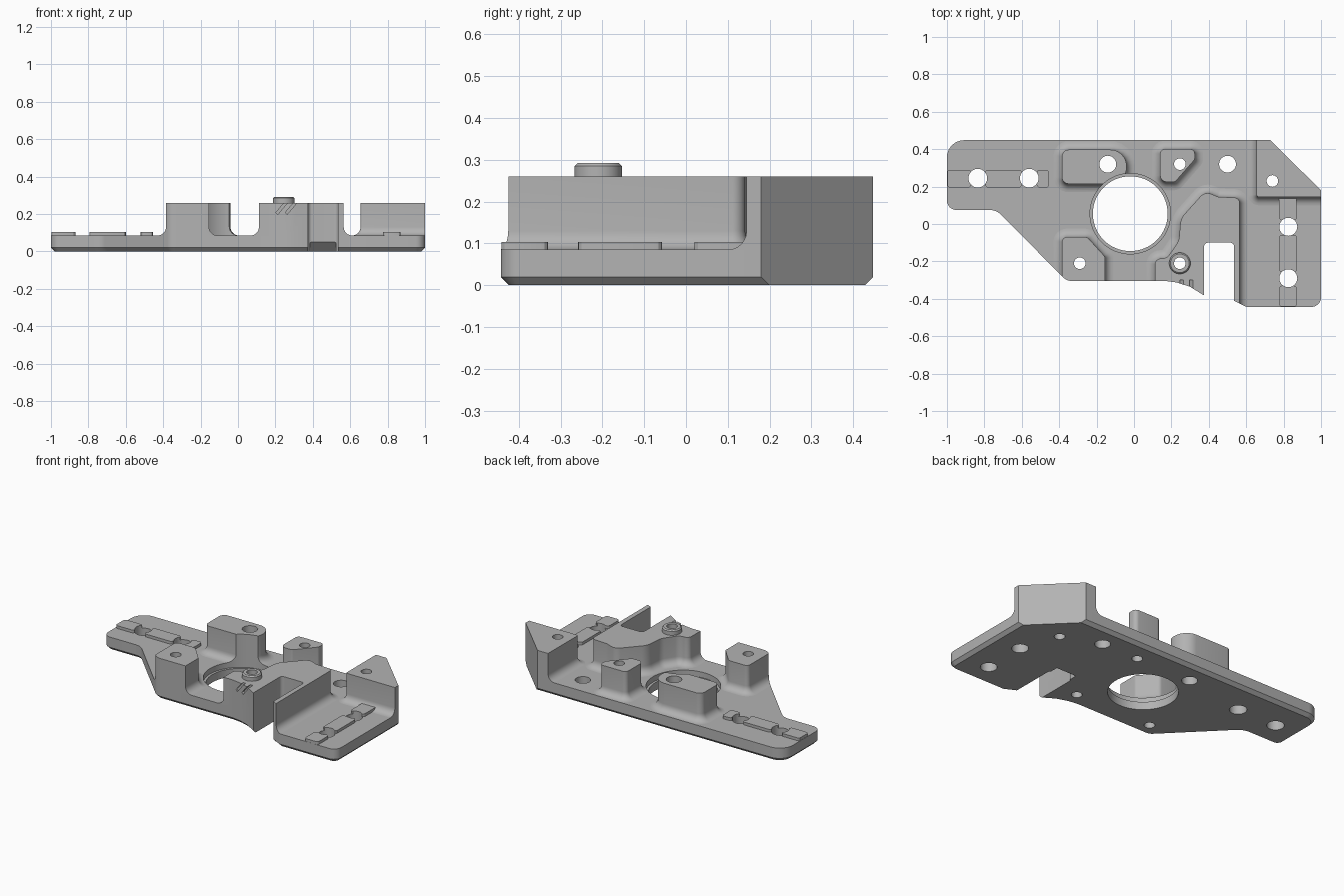
import bpy, bmesh, math
from mathutils import Vector, Matrix

if "Cube" in bpy.data.objects:
    bpy.data.objects.remove(bpy.data.objects["Cube"], do_unlink=True)

grey = bpy.data.materials.new("machined_grey")
grey.use_nodes = True
grey.diffuse_color = (0.45, 0.45, 0.45, 1)
grey.node_tree.nodes["Principled BSDF"].inputs["Base Color"].default_value = grey.diffuse_color

PLATE, PAD, POST, SLEEVE = 0.085, 0.103, 0.26, 0.292


def rounded(corners, steps=6):
    """Counter-clockwise (x, y, radius) corners to a rounded outline."""
    out = []
    for i, (x, y, r) in enumerate(corners):
        p = Vector((x, y))
        if r == 0:
            out.append(p)
            continue
        u = (Vector(corners[i - 1][:2]) - p).normalized()
        v = (Vector(corners[(i + 1) % len(corners)][:2]) - p).normalized()
        half = u.angle(v) / 2
        centre = p + (u + v).normalized() * r / math.sin(half)
        t = r / math.tan(half)
        a, b = p + u * t - centre, p + v * t - centre
        out += [centre + a.lerp(b, k / steps).normalized() * r for k in range(steps + 1)]
    return out


def circle(x, y, r, n=40):
    return [Vector((x + r * math.cos(k * math.tau / n), y + r * math.sin(k * math.tau / n)))
            for k in range(n)]


def offset(pts, d):
    out = []
    for i, p in enumerate(pts):
        e, f = (p - pts[i - 1]).normalized(), (pts[(i + 1) % len(pts)] - p).normalized()
        n, m = Vector((e.y, -e.x)), Vector((f.y, -f.x))
        out.append(p + (n + m) * d / (1 + n.dot(m)))
    return out


def finish(name, bm):
    bmesh.ops.recalc_face_normals(bm, faces=bm.faces)
    mesh = bpy.data.meshes.new(name)
    bm.to_mesh(mesh)
    bm.free()
    mesh.materials.append(grey)
    ob = bpy.data.objects.new(name, mesh)
    bpy.context.collection.objects.link(ob)
    return ob


def prism(name, pts, layers):
    """Stack of (height, outset) copies of an outline, skinned and capped."""
    bm = bmesh.new()
    rings = [[bm.verts.new((p.x, p.y, z)) for p in offset(pts, d)] for z, d in layers]
    n = len(pts)
    for lo, hi in zip(rings, rings[1:]):
        for i in range(n):
            j = (i + 1) % n
            bm.faces.new((lo[i], lo[j], hi[j], hi[i]))
    bm.faces.new(rings[0][::-1])
    bm.faces.new(rings[-1])
    return finish(name, bm)


def box(name, matrix):
    bm = bmesh.new()
    bmesh.ops.create_cube(bm, size=1, matrix=matrix)
    return finish(name, bm)


def boolean(ob, cutter, operation):
    mod = ob.modifiers.new("cut", 'BOOLEAN')
    mod.operation, mod.object, mod.solver = operation, cutter, 'EXACT'
    bpy.context.view_layer.objects.active = ob
    bpy.ops.object.modifier_apply(modifier=mod.name)


# Base plate with chamfered underside
outline = rounded([
    (1, 0.448, 0), (-1, 0.448, 0.09), (-1, 0.075, 0.05), (-0.735, 0.075, 0.09),
    (-0.36, -0.305, 0.07), (0.17, -0.305, 0), (0.23, -0.313, 0), (0.3, -0.336, 0),
    (0.375, -0.382, 0), (0.535, -0.41, 0), (0.6, -0.443, 0.03), (1, -0.443, 0.05)])
parts = [prism("base_plate", outline, [(0, -0.02), (0.02, 0), (PLATE, 0)])]

# Raised posts with a concave fillet at the foot
R = 0.045
foot = [(PLATE + R * (1 - math.cos(a)), R * (1 - math.sin(a)))
        for a in (k * math.pi / 12 for k in range(7))]
post_shapes = {
    "long_post": [(-0.04, 0.215, 0.085), (-0.04, 0.397, 0.085), (-0.385, 0.397, 0.035),
                  (-0.385, 0.215, 0.035)],
    "small_post": [(0.325, 0.4, 0.025), (0.14, 0.4, 0.025), (0.14, 0.225, 0.035),
                   (0.22, 0.225, 0.02), (0.325, 0.345, 0.02)],
    "front_left_post": [(-0.155, -0.4, 0), (-0.155, -0.175, 0.02), (-0.25, -0.07, 0.03),
                        (-0.385, -0.07, 0.025), (-0.385, -0.4, 0)],
    "corner_post": [(1.1, 0.145, 0), (1.1, 0.55, 0), (0.655, 0.55, 0), (0.655, 0.145, 0.012)],
    "slotted_arm": [(0.565, -0.55, 0), (0.565, 0.14, 0.03), (0.45, 0.145, 0.04),
                    (0.38, 0.175, 0.05), (0.25, 0.03, 0.1), (0.24, -0.09, 0.08),
                    (0.175, -0.185, 0.05), (0.112, -0.185, 0.03), (0.112, -0.55, 0)],
}
clip = prism("outline_helper", outline, [(-0.1, 0), (0.5, 0)])
for name, shape in post_shapes.items():
    post = prism(name, rounded(shape), foot + [(POST, 0)])
    boolean(post, clip, 'INTERSECT')
    parts.append(post)

# Locating pads in two rows
pad_rows = {
    "left_pad": [(-0.998, 0.195, -0.87, 0.29), (-0.795, 0.195, -0.6, 0.29),
                 (-0.52, 0.195, -0.455, 0.29)],
    "right_pad": [(0.775, -0.442, 0.87, -0.33), (0.775, -0.258, 0.87, -0.058),
                  (0.775, 0.02, 0.87, 0.15)],
}
for name, rects in pad_rows.items():
    for i, (x0, y0, x1, y1) in enumerate(rects):
        shape = [(x0, y0, 0.015), (x1, y0, 0.015), (x1, y1, 0.015), (x0, y1, 0.015)]
        parts.append(prism(f"{name}_{i + 1}", rounded(shape, 3), [(0.07, 0), (PAD, 0)]))

# Sleeve on the arm
parts.append(prism("sleeve", circle(0.245, -0.21, 0.057),
                   [(0.25, 0), (SLEEVE - 0.007, 0), (SLEEVE, -0.007)]))

# Cutters: through holes, stepped bore, slot, bevelled corner, grooves
through = [(-0.1, 0), (0.5, 0)]
holes = [(-0.835, 0.245, 0.05), (-0.56, 0.245, 0.05), (0.825, -0.015, 0.048),
         (0.825, -0.29, 0.048), (0.5, 0.32, 0.045), (-0.14, 0.32, 0.045),
         (0.245, 0.32, 0.031), (0.74, 0.23, 0.031), (-0.29, -0.21, 0.031),
         (0.245, -0.21, 0.031)]
cutters = [prism("hole_helper", circle(*h, 28), through) for h in holes]
cutters.append(prism("bore_helper", circle(-0.02, 0.055, 0.2, 64),
                     [(-0.1, 0), (0.05, 0), (0.05, 0.015), (0.5, 0.015)]))
slot = [(0.375, -0.6, 0), (0.535, -0.6, 0), (0.535, -0.1, 0.02), (0.375, -0.1, 0.02)]
cutters.append(prism("slot_helper", rounded(slot), through))
corner = [(0.627, 0.549, 0), (1.1, 0.081, 0), (1.3, 0.7, 0)]
cutters.append(prism("corner_helper", rounded(corner), through))
cutters.append(box("slot_bevel_helper", Matrix.Translation((0.455, -0.1, 0))
                   @ Matrix.Rotation(math.pi / 4, 4, 'X') @ Matrix.Diagonal((0.14, 0.07, 0.07, 1))))
for x in (0.235, 0.285):
    cutters.append(box("groove_helper", Matrix.Translation((x, -0.325, 0.235))
                       @ Matrix.Rotation(-math.radians(50), 4, 'Y')
                       @ Matrix.Diagonal((0.085, 0.05, 0.014, 1))))


def bounds(ob):
    cs = [v.co for v in ob.data.vertices]
    return [(min(c[i] for c in cs), max(c[i] for c in cs)) for i in range(3)]


for part in parts:
    for cutter in cutters:
        if all(a[0] < b[1] and b[0] < a[1] for a, b in zip(bounds(part), bounds(cutter))):
            boolean(part, cutter, 'DIFFERENCE')

for helper in cutters + [clip]:
    bpy.data.objects.remove(helper, do_unlink=True)

# Smooth shading with crisp edges
bpy.ops.object.select_all(action='DESELECT')
for part in parts:
    part.select_set(True)
bpy.context.view_layer.objects.active = parts[0]
bpy.ops.object.shade_smooth_by_angle(angle=math.radians(30))
